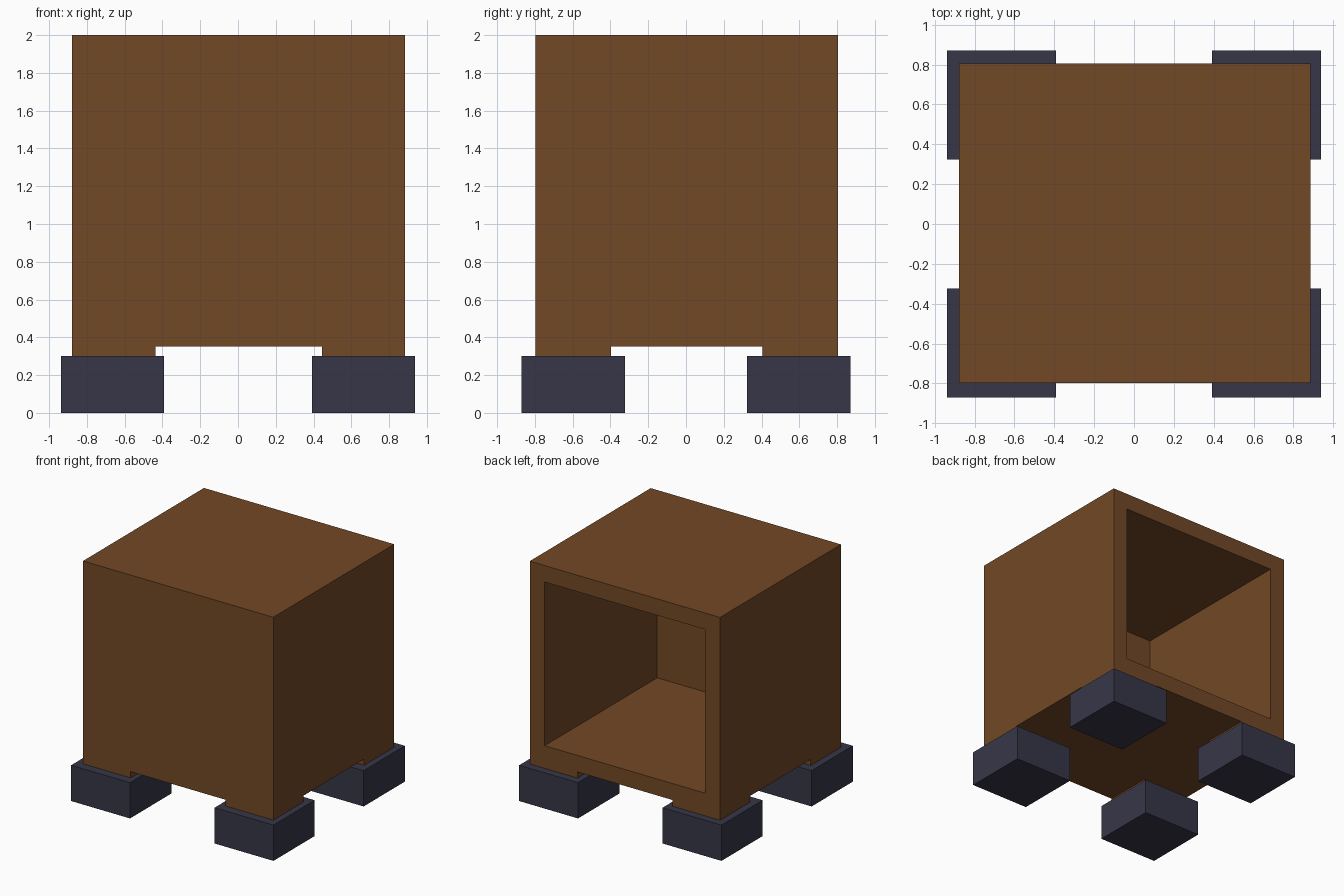
import bpy, bmesh
from mathutils import Vector

if "Cube" in bpy.data.objects:
    bpy.data.objects.remove(bpy.data.objects["Cube"])

X0, X1, Y0, Y1 = -0.879, 0.885, -0.797, 0.805   # cabinet footprint
FLOOR, TOP, WALL, DEPTH = 0.352, 2.0, 0.138, 1.49


def material(name, color):
    m = bpy.data.materials.new(name)
    m.diffuse_color = (*color, 1)
    m.use_nodes = True
    m.node_tree.nodes["Principled BSDF"].inputs["Base Color"].default_value = m.diffuse_color
    return m


def add_box(bm, lo, hi):
    lo, hi = Vector(lo), Vector(hi)
    verts = bmesh.ops.create_cube(bm, size=1)["verts"]
    for v in verts:
        v.co = Vector((v.co[i] * (hi[i] - lo[i]) + (lo[i] + hi[i]) / 2 for i in range(3)))


def finish(bm, name, mat):
    bmesh.ops.recalc_face_normals(bm, faces=bm.faces)
    me = bpy.data.meshes.new(name)
    bm.to_mesh(me)
    bm.free()
    me.materials.append(mat)
    ob = bpy.data.objects.new(name, me)
    bpy.context.collection.objects.link(ob)
    return ob


def push(bm, faces, offset):
    for f in bmesh.ops.extrude_discrete_faces(bm, faces=faces)["faces"]:
        bmesh.ops.translate(bm, verts=f.verts, vec=offset)


wood = material("wood", (0.17, 0.065, 0.019))
dark = material("dark_foot", (0.038, 0.037, 0.065))

# Cabinet shell with a recess in the back
bm = bmesh.new()
add_box(bm, (X0, Y0, FLOOR), (X1, Y1, TOP))
bm.normal_update()
back = next(f for f in bm.faces if f.normal.y > 0.9)
bmesh.ops.inset_individual(bm, faces=[back], thickness=WALL, use_even_offset=True)
push(bm, [back], (0, -DEPTH, 0))

# Corner stubs pulled down from the underside, reaching into the feet
for lo, hi, axis in ((X0, X1, 0), (Y0, Y1, 1)):
    for t in (0.25, 0.75):
        co, no = Vector((0, 0, 0)), Vector((0, 0, 0))
        co[axis], no[axis] = lo + (hi - lo) * t, 1
        under = [f for f in bm.faces if all(abs(v.co.z - FLOOR) < 1e-4 for v in f.verts)]
        edges = {e for f in under for e in f.edges}
        verts = {v for f in under for v in f.verts}
        bmesh.ops.bisect_plane(bm, geom=under + list(edges) + list(verts),
                               plane_co=co, plane_no=no)
under = [f for f in bm.faces if all(abs(v.co.z - FLOOR) < 1e-4 for v in f.verts)]
corners = [f for f in under if abs(f.calc_center_median().x) > 0.5
           and abs(f.calc_center_median().y) > 0.5]
push(bm, corners, (0, 0, 0.28 - FLOOR))
finish(bm, "cabinet", wood)

# Four block feet, mirrored from one corner
bm = bmesh.new()
add_box(bm, (0.392, 0.324, 0), (0.938, 0.87, 0.3))
feet = finish(bm, "feet", dark)
mirror = feet.modifiers.new("mirror", "MIRROR")
mirror.use_axis = (True, True, False)
